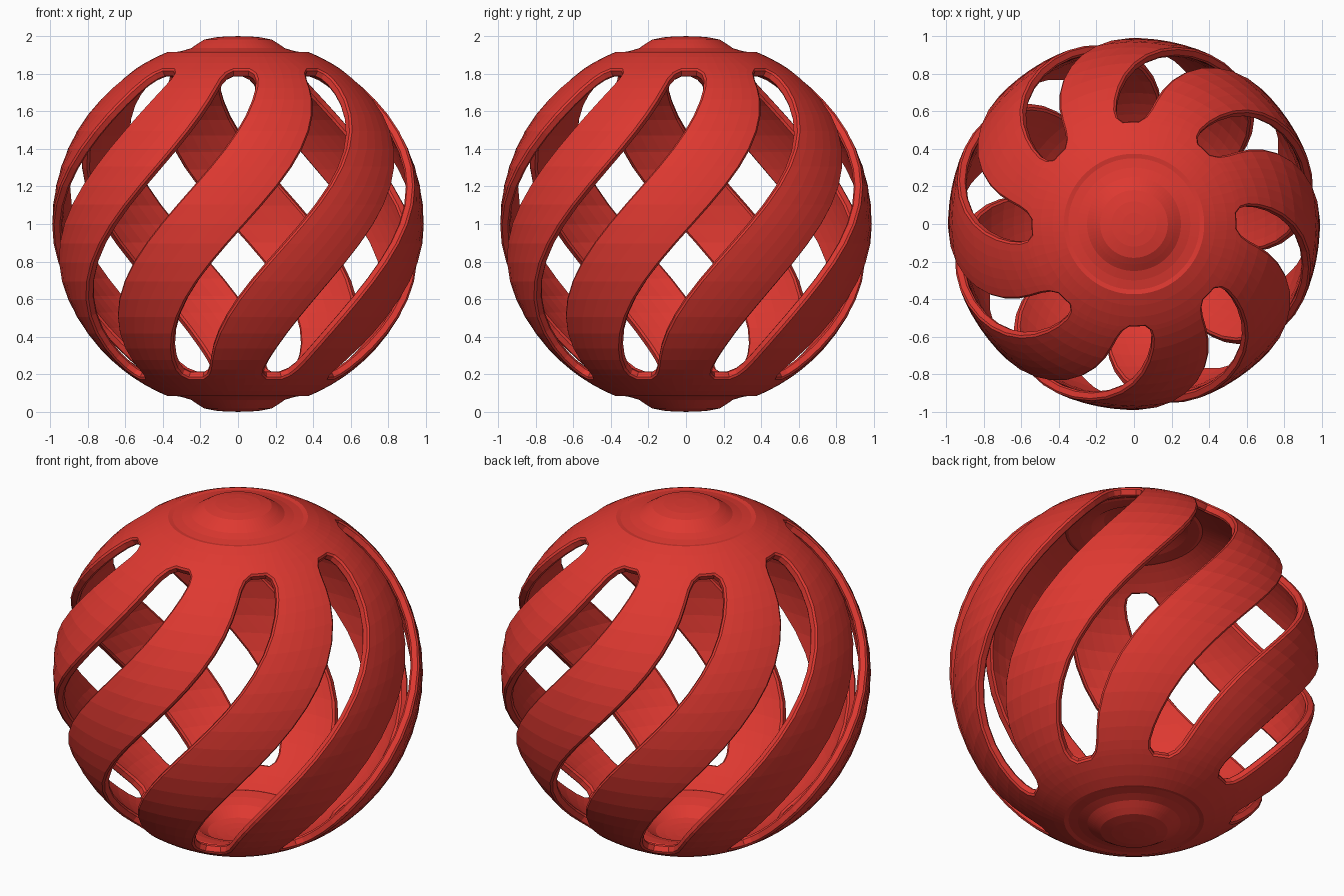
import bpy, bmesh, math

if "Cube" in bpy.data.objects:
    bpy.data.objects.remove(bpy.data.objects["Cube"])

R = 0.99            # ball radius
N = 8               # number of spiral slots
SLOT = 18.0         # slot width in degrees
SLOT_COLS, STRIP_COLS = 4, 6
THICK = 0.05

red = bpy.data.materials.new("red")
red.diffuse_color = (0.73, 0.04, 0.03, 1)
red.use_nodes = True
red.node_tree.nodes["Principled BSDF"].inputs["Base Color"].default_value = red.diffuse_color


def ball_row(lat, width):
    a = math.radians(lat)
    return (R * math.cos(a), R * math.sin(a), width)


# upper half profile: (radius, height above the middle, slot width factor)
upper = [ball_row(lat, w) for lat, w in
         [(6, 1), (12, 1), (18, 1), (24, 1), (30, 1), (36, 1), (42, 1), (47, 1),
          (51.5, 0.96), (54.5, 0.8), (56.2, 0.48), (60, 0.6), (64, 0.8), (67.8, 1)]]
tip_z = upper[10][1]
# stepped cap with a low round button
upper += [(r, z, 1) for r, z in
          [(0.35, 0.913), (0.30, 0.921), (0.25, 0.936), (0.215, 0.96),
           (0.18, 0.982), (0.12, 0.994), (0.06, 0.999)]]
rows = [(r, -z, w) for r, z, w in reversed(upper)] + [ball_row(0, 1)] + upper


def slot_angle(z):
    # spiral path of the slot centre, easing off toward the poles
    s = max(-tip_z, min(tip_z, z))
    return -90 + 11.25 + 52 * s - 13 * s ** 3


bm = bmesh.new()
grid = []
for r, z, w in rows:
    ring = []
    half = SLOT * w / 2
    period = 360 / N
    offsets = [-half + 2 * half * i / SLOT_COLS for i in range(SLOT_COLS)]
    offsets += [half + (period - 2 * half) * i / STRIP_COLS for i in range(STRIP_COLS)]
    for k in range(N):
        for o in offsets:
            a = math.radians(slot_angle(z) + k * period + o)
            ring.append(bm.verts.new((r * math.cos(a), r * math.sin(a), 1 + z)))
    grid.append(ring)

# skin the rows, leaving the slots open
cols = len(grid[0])
per = SLOT_COLS + STRIP_COLS
for j in range(len(grid) - 1):
    z_mid = (rows[j][1] + rows[j + 1][1]) / 2
    for i in range(cols):
        if abs(z_mid) < tip_z and i % per < SLOT_COLS:
            continue
        n = (i + 1) % cols
        bm.faces.new((grid[j][i], grid[j][n], grid[j + 1][n], grid[j + 1][i]))

# close both poles
for ring, z, flip in ((grid[0], 0.0, True), (grid[-1], 2.0, False)):
    pole = bm.verts.new((0, 0, z))
    for i in range(cols):
        a, b = ring[i], ring[(i + 1) % cols]
        bm.faces.new((b, a, pole) if flip else (a, b, pole))

loose = [v for v in bm.verts if not v.link_faces]
bmesh.ops.delete(bm, geom=loose, context='VERTS')
bm.normal_update()

mesh = bpy.data.meshes.new("spiral_ball")
bm.to_mesh(mesh)
bm.free()
ball = bpy.data.objects.new("spiral_ball", mesh)
bpy.context.collection.objects.link(ball)
mesh.materials.append(red)

# wall thickness and softened slot rims
solid = ball.modifiers.new("wall", 'SOLIDIFY')
solid.thickness = THICK
solid.offset = -1
bevel = ball.modifiers.new("soft_rims", 'BEVEL')
bevel.width = 0.01
bevel.segments = 1
bevel.limit_method = 'ANGLE'
bevel.angle_limit = math.radians(60)
